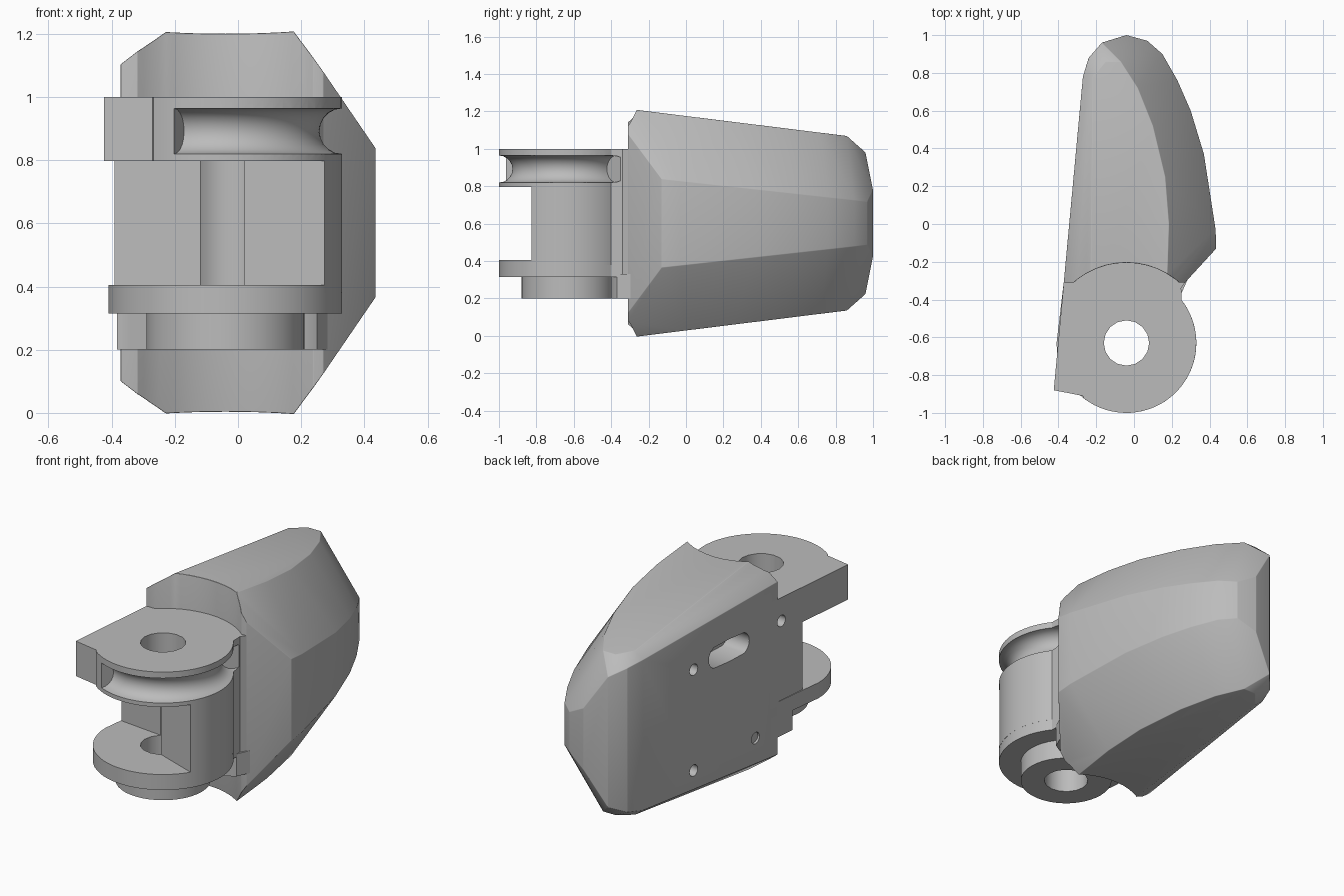
import bpy, bmesh, math
from mathutils import Vector, Matrix

if "Cube" in bpy.data.objects:
    bpy.data.objects.remove(bpy.data.objects["Cube"])

grey = bpy.data.materials.new("plain_grey")
grey.use_nodes = True
COLOUR = (0.5, 0.5, 0.5, 1)
grey.diffuse_color = COLOUR
grey.node_tree.nodes["Principled BSDF"].inputs["Base Color"].default_value = COLOUR

PX, PY = -0.04, -0.63          # hinge axis
HOLE, DISC = 0.12, 0.37        # hinge radii


def make(name, bm):
    bmesh.ops.recalc_face_normals(bm, faces=bm.faces)
    mesh = bpy.data.meshes.new(name)
    bm.to_mesh(mesh)
    bm.free()
    mesh.materials.append(grey)
    obj = bpy.data.objects.new(name, mesh)
    bpy.context.collection.objects.link(obj)
    return obj


def prism(name, outline, z0, z1):
    bm = bmesh.new()
    face = bm.faces.new([bm.verts.new((x, y, z0)) for x, y in outline])
    top = bmesh.ops.extrude_face_region(bm, geom=[face])["geom"]
    verts = [v for v in top if isinstance(v, bmesh.types.BMVert)]
    bmesh.ops.translate(bm, verts=verts, vec=(0, 0, z1 - z0))
    return make(name, bm)


def arc(radius, a0, a1, n=32):
    angles = [math.radians(a0 + (a1 - a0) * i / n) for i in range(n + 1)]
    return [(PX + radius * math.cos(a), PY + radius * math.sin(a)) for a in angles]


def disc(name, radius, z0, z1, n=40):
    return prism(name, arc(radius, 0, 360, n)[:-1], z0, z1)


def apply(obj, kind, **settings):
    mod = obj.modifiers.new(kind.title(), kind)
    for key, value in settings.items():
        setattr(mod, key, value)
    bpy.context.view_layer.objects.active = obj
    bpy.ops.object.modifier_apply(modifier=mod.name)


def boolean(obj, tool, operation="DIFFERENCE"):
    apply(obj, "BOOLEAN", object=tool, operation=operation, solver="EXACT")


def drop(*tools):
    for tool in tools:
        bpy.data.objects.remove(tool)


def wall(y):                    # flat mounting plane
    return -0.343 + 0.093 * y


def roof(y):
    return 1.2 - 0.124 * (y + 0.2)


# Shell: convex hull of mirrored ridge lines
points = []


def pair(x, y, z):
    points.extend([(x, y, z), (x, y, 1.204 - z)])


for x, y in [(.435, -.13), (.432, -.03), (.41, .15), (.37, .37), (.30, .6), (.23, .76), (.15, .9), (.07, .97)]:
    pair(x, y, 0.84 - 0.11 * (y + 0.14))
for x, y in [(.175, -.31), (.185, 0), (.165, .25), (.1, .52), (.02, .72), (-.07, .86), (-.15, .86)]:
    pair(x, y, roof(y))
for y, drop_z in [(-0.31, 0.11), (0.78, 0.04)]:
    pair(wall(y), y, roof(y) - drop_z)
    pair(wall(y) + 1.3 * drop_z, y, roof(y))
for x, y, z in [(.27, -.31, 1.08), (-.24, .88, 1.02), (-.17, .96, .98), (-.04, 1.0, .78)]:
    pair(x, y, z)

bm = bmesh.new()
for p in points:
    bm.verts.new(p)
hull = bmesh.ops.convex_hull(bm, input=bm.verts)
loose = [v for v in bm.verts if not v.link_faces]
bmesh.ops.delete(bm, geom=loose, context="VERTS")
bmesh.ops.dissolve_limit(bm, angle_limit=math.radians(4), verts=bm.verts, edges=bm.edges)
shell = make("shell", bm)
scoop = disc("scoop_cutter", 0.425, -0.2, 1.5, 48)
boolean(shell, scoop)
drop(scoop)
apply(shell, "BEVEL", width=0.04, segments=3, limit_method="ANGLE", angle_limit=math.radians(24))

# Hinge: stacked plates that run back into the shell
root = [(.25, -.39), (.25, -.34), (.29, -.28), (.2, -.1), (wall(-.1) + .02, -.1)]
upper = prism("upper_lug", [(wall(-.25), -.25), (wall(-.88), -.88), (-.27, -.91)]
              + arc(DISC, -128, 38) + root[1:], 0.797, 1.0)
middle = prism("hinge_web", [(wall(-.25), -.25), (wall(-.51), -.51)] + arc(HOLE, 131, -60, 16)
               + arc(DISC, -32, 38) + root[1:], 0.38, 0.82)
lower = prism("lower_lug", arc(DISC, -180, 38) + root[1:] + [(wall(-.3), -.3)], 0.315, 0.405)
boss = disc("lower_boss", 0.25, 0.2, 0.33)
foot = prism("boss_root", [(wall(-.25), -.25), (wall(-.43), -.43), (-.34, -.43), (-.28, -.4),
                           (.2, -.4), (.25, -.37)] + root[2:], 0.2, 0.33)

# Pivot bore
bore = disc("bore_cutter", HOLE, 0, 1.5, 16)
for part in (upper, lower, boss, foot):
    boolean(part, bore)
drop(bore)

# Cable groove round the upper lug
bm = bmesh.new()
ring = bmesh.ops.create_circle(bm, cap_ends=True, segments=20, radius=0.072,
                               matrix=Matrix.Translation((PX + DISC, PY, 0.892)) @ Matrix.Rotation(math.pi / 2, 4, "X"))
bmesh.ops.rotate(bm, verts=bm.verts, cent=(PX, PY, 0), matrix=Matrix.Rotation(math.radians(-116), 3, "Z"))
bmesh.ops.spin(bm, geom=bm.faces[:] + bm.edges[:] + bm.verts[:], cent=(PX, PY, 0), axis=(0, 0, 1),
               angle=math.radians(160), steps=40)
groove = make("groove_cutter", bm)
for part in (upper, shell):
    boolean(part, groove)
drop(groove)


# Screw holes and cable slot in the mounting plane
def side_cutter(y, z, radius, half_length):
    tilt = Matrix.Rotation(math.radians(-5.3), 4, "Z")
    place = Matrix.Translation((wall(y), y, z)) @ tilt @ Matrix.Rotation(math.pi / 2, 4, "Y")
    bm = bmesh.new()
    bmesh.ops.create_cone(bm, cap_ends=True, segments=16, radius1=radius, radius2=radius, depth=0.3)
    for v in bm.verts:
        if abs(v.co.y) > 0.001:
            v.co.y += math.copysign(half_length, v.co.y)
    bmesh.ops.transform(bm, matrix=place, verts=bm.verts)
    return make("side_cutter", bm)


for y, z, radius, half in [(.37, .835, .033, 0), (.37, .25, .033, 0), (-.13, .26, .033, 0),
                           (-.34, .865, .033, 0), (.084, .845, .065, .1)]:
    cutter = side_cutter(y, z, radius, half)
    boolean(upper if y < -0.3 else shell, cutter)
    drop(cutter)

# Smooth shading with crisp machined edges
for part in (shell, upper, middle, lower, boss, foot):
    bpy.ops.object.select_all(action="DESELECT")
    part.select_set(True)
    bpy.context.view_layer.objects.active = part
    bpy.ops.object.shade_smooth_by_angle(angle=math.radians(32))
